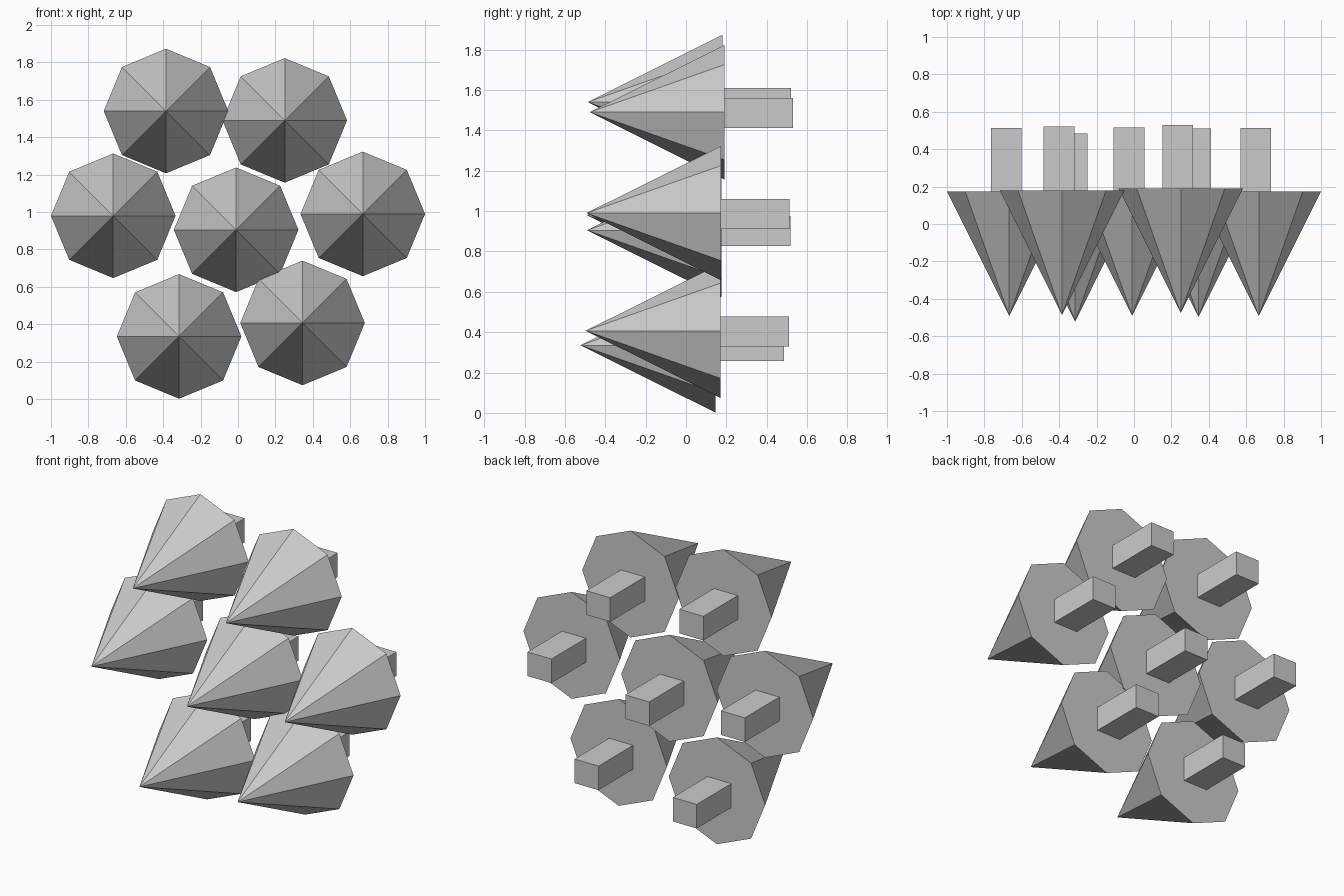
import bpy
import math

cube = bpy.data.objects.get("Cube")
if cube:
    bpy.data.objects.remove(cube, do_unlink=True)

# Single plain grey for every part
GREY = (0.6, 0.6, 0.6, 1.0)
grey = bpy.data.materials.new("plain_grey")
grey.use_nodes = True
grey.diffuse_color = GREY
grey.node_tree.nodes["Principled BSDF"].inputs["Base Color"].default_value = GREY

RADIUS, DEPTH = 0.333, 0.667
PEG_WIDTH, PEG_HEIGHT, PEG_LENGTH = 0.165, 0.15, 0.34


def add_spike(name, x, base_y, z):
    """Eight-sided cone pointing forward, its flat base at base_y."""
    bpy.ops.mesh.primitive_cone_add(
        vertices=8, radius1=RADIUS, radius2=0, depth=DEPTH,
        location=(x, base_y - DEPTH / 2, z), rotation=(math.pi / 2, 0, 0))
    spike = bpy.context.object
    spike.name = name + "_spike"
    spike.data.materials.append(grey)


def add_peg(name, x, base_y, z):
    """Square peg standing out of the back of a spike, slightly off centre."""
    bpy.ops.mesh.primitive_cube_add(
        size=1, location=(x - 0.016, base_y + PEG_LENGTH / 2, z - 0.004))
    peg = bpy.context.object
    peg.name = name + "_peg"
    peg.scale = (PEG_WIDTH, PEG_LENGTH, PEG_HEIGHT)
    peg.data.materials.append(grey)


# Cluster of seven spikes: base centre of each
cluster = {
    "upper_right": (-0.385, 0.18, 1.54),
    "upper_left": (0.25, 0.19, 1.49),
    "middle_right": (-0.667, 0.174, 0.98),
    "centre": (-0.01, 0.177, 0.905),
    "middle_left": (0.667, 0.174, 0.99),
    "lower_right": (-0.315, 0.145, 0.335),
    "lower_left": (0.345, 0.17, 0.407),
}
for part, centre in cluster.items():
    add_spike(part, *centre)
    add_peg(part, *centre)
